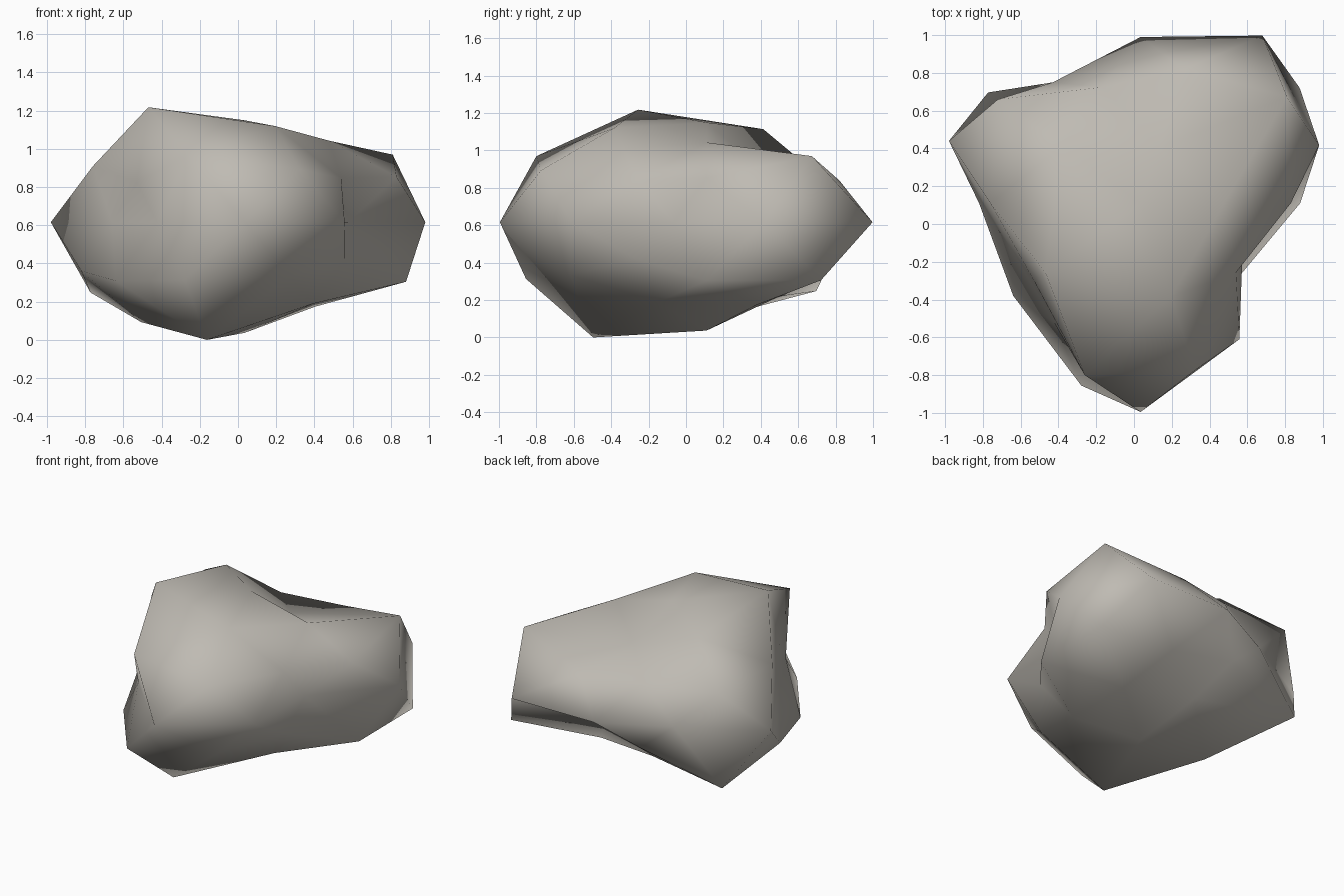
import bpy, bmesh, math

if "Cube" in bpy.data.objects:
    bpy.data.objects.remove(bpy.data.objects["Cube"])

# Radial stretch of each ring: (unit height, first azimuth, step, radii around z)
RINGS = [
    (1.0, 0, 360, [0.893]),                             # crown
    (0.851, 0, 72, [0.84, 0.58, 0.98, 1.185, 0.99]),    # upper cap
    (0.526, 36, 72, [1.126, 0.76, 0.934, 1.125, 0.734]),
    (0.447, 0, 72, [0.889, 0.835, 1.045, 0.78, 1.04]),  # shoulders
    (0.0, 18, 36, [0.994, 1.097, 0.88, 0.791, 1.067,
                   0.73, 0.78, 1.105, 0.89, 0.57]),     # waist
    (-0.447, 36, 72, [1.163, 0.78, 0.956, 1.135, 0.727]),
    (-0.526, 0, 72, [0.993, 0.64, 1.173, 0.98, 0.90]),  # lower flanks
    (-0.851, 36, 72, [0.87, 0.78, 1.03, 1.213, 0.84]),  # underside
    (-1.0, 0, 360, [0.97]),                             # base
]
CENTRE = (0.035, 0.11, 0.616)
SQUASH = 0.597


def stretch(co):
    """Radius for a unit direction, from its ring and azimuth."""
    _, start, step, radii = min(RINGS, key=lambda r: abs(r[0] - co.z))
    azimuth = math.degrees(math.atan2(co.y, co.x))
    return radii[round((azimuth - start) / step) % len(radii)]


# Boulder: a low icosphere pushed in and out, then flattened
bm = bmesh.new()
bmesh.ops.create_icosphere(bm, subdivisions=2, radius=1.0)
for v in bm.verts:
    d = v.co.normalized()
    r = stretch(d)
    v.co = (CENTRE[0] + d.x * r, CENTRE[1] + d.y * r, CENTRE[2] + d.z * r * SQUASH)
for f in bm.faces:
    f.smooth = True
mesh = bpy.data.meshes.new("boulder")
bm.to_mesh(mesh)
bm.free()

# Warm grey stone
stone = bpy.data.materials.new("warm grey stone")
stone.diffuse_color = (0.52, 0.495, 0.45, 1)
stone.use_nodes = True
stone.node_tree.nodes["Principled BSDF"].inputs["Base Color"].default_value = stone.diffuse_color
mesh.materials.append(stone)
boulder = bpy.data.objects.new("boulder", mesh)
bpy.context.collection.objects.link(boulder)
